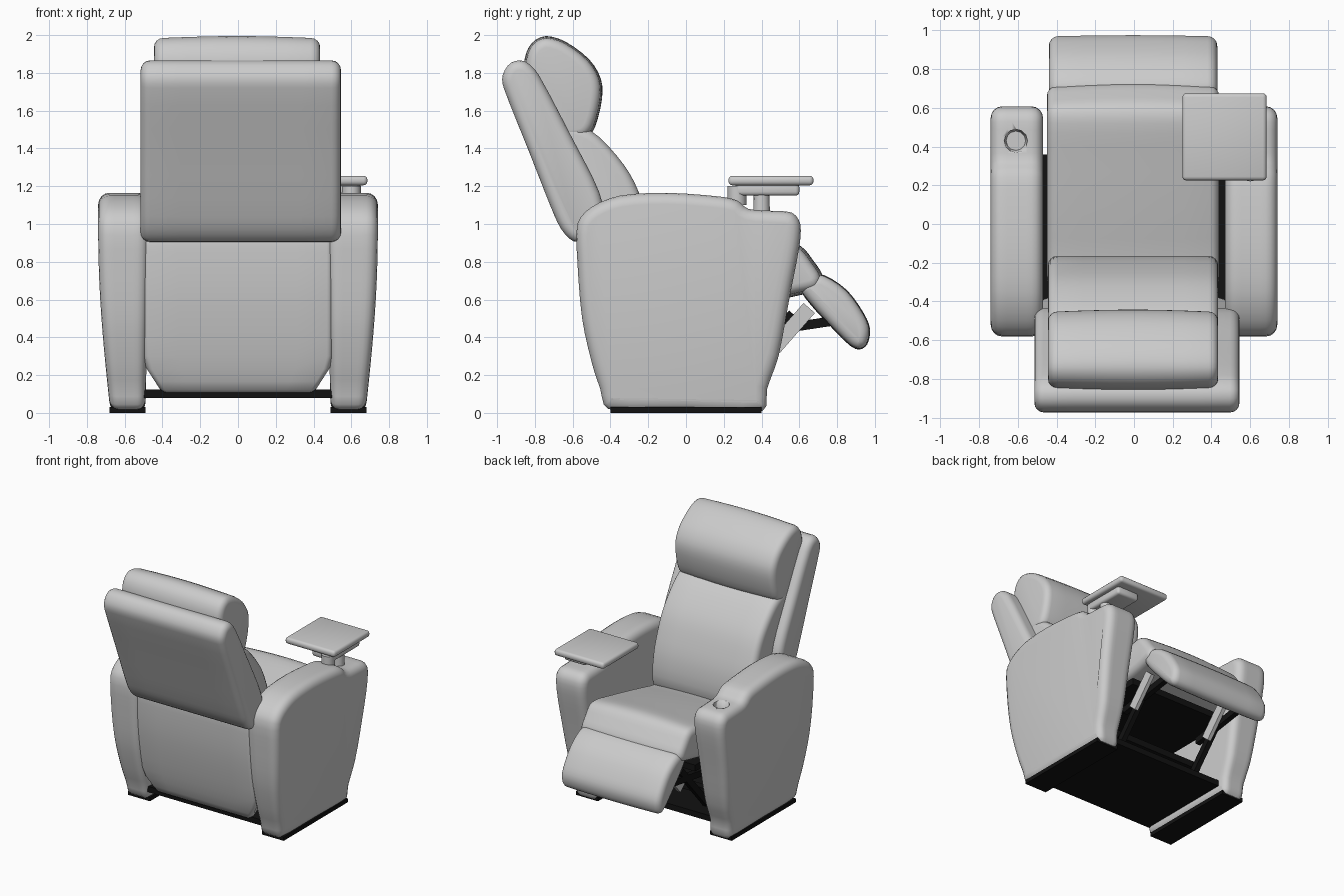
import bpy, bmesh, math
from mathutils import Vector

cube = bpy.data.objects.get("Cube")
if cube:
    bpy.data.objects.remove(cube)


def material(name, value):
    m = bpy.data.materials.new(name)
    m.use_nodes = True
    colour = (value, value, value, 1)
    m.diffuse_color = colour
    m.node_tree.nodes["Principled BSDF"].inputs["Base Color"].default_value = colour
    return m


GREY = material("grey upholstery", 0.6)
BLACK = material("black underside", 0.006)


def finish(name, bm, mat, angle=40):
    bmesh.ops.recalc_face_normals(bm, faces=bm.faces)
    mesh = bpy.data.meshes.new(name)
    bm.to_mesh(mesh)
    bm.free()
    mesh.materials.append(mat)
    ob = bpy.data.objects.new(name, mesh)
    bpy.context.collection.objects.link(ob)
    bpy.ops.object.select_all(action='DESELECT')
    ob.select_set(True)
    bpy.context.view_layer.objects.active = ob
    bpy.ops.object.shade_smooth_by_angle(angle=math.radians(angle))
    return ob


def smooth_loop(points, steps=3):
    """Closed rounded curve through the profile points."""
    pts = [Vector(p) for p in points]
    n, out = len(pts), []
    for i in range(n):
        a, b, c, d = (pts[(i + k) % n] for k in (-1, 0, 1, 2))
        m0 = (c - a) * 0.5
        m1 = (d - b) * 0.5
        lim = (c - b).length
        m0 = m0.normalized() * min(m0.length, lim)
        m1 = m1.normalized() * min(m1.length, lim)
        for s in range(steps):
            t = s / steps
            out.append(b * (2*t**3 - 3*t**2 + 1) + m0 * (t**3 - 2*t**2 + t)
                       + c * (3*t**2 - 2*t**3) + m1 * (t**3 - t**2))
    return out


def cushion(name, profile, x0, x1, edge, crown=0.0, warp=None, mat=GREY):
    """Padded prism: a clockwise (y, z) profile swept along x with rounded ends."""
    loop = smooth_loop(profile)
    n = len(loop)
    area = sum(loop[i - 1].cross(loop[i]) for i in range(n))
    normals = []
    for i in range(n):
        t = (loop[(i + 1) % n] - loop[i - 1]).normalized()
        normals.append(Vector((-t.y, t.x)) * (1 if area > 0 else -1))
    turns = [math.radians(a) for a in (0, 22, 45, 67, 90)]
    ends = [(edge * (1 - math.cos(a)), edge * (1 - math.sin(a))) for a in turns]
    stations = [(x0 + dx, s) for dx, s in ends]
    for k in range(1, 6):
        u = k / 6
        stations.append((x0 + edge + (x1 - x0 - 2 * edge) * u, -crown * math.sin(math.pi * u)))
    stations += [(x1 - dx, s) for dx, s in reversed(ends)]
    bm = bmesh.new()
    rings = []
    for x, inset in stations:
        ring = []
        for p, nrm in zip(loop, normals):
            q = p + nrm * inset
            co = Vector((x, q.x, q.y))
            ring.append(bm.verts.new(warp(co) if warp else co))
        rings.append(ring)
    for a, b in zip(rings, rings[1:]):
        for i in range(n):
            bm.faces.new((a[i - 1], a[i], b[i], b[i - 1]))
    bm.faces.new(rings[0])
    bm.faces.new(rings[-1])
    return finish(name, bm, mat)


def box(name, lo, hi, mat, bevel=0.0, tilt=0.0):
    """Block between two corners, optionally bevelled and tilted about x."""
    lo, hi = Vector(lo), Vector(hi)
    bm = bmesh.new()
    bmesh.ops.create_cube(bm, size=1)
    for v in bm.verts:
        v.co = Vector(a * b for a, b in zip(v.co, hi - lo))
    if bevel:
        bmesh.ops.bevel(bm, geom=bm.edges[:], offset=bevel, segments=3,
                        profile=0.5, affect='EDGES')
    ob = finish(name, bm, mat)
    ob.location = (lo + hi) / 2
    ob.rotation_euler.x = tilt
    return ob


def post(name, x, y, z0, z1, r0, r1):
    bm = bmesh.new()
    bmesh.ops.create_cone(bm, cap_ends=True, segments=16, radius1=r0, radius2=r1, depth=z1 - z0)
    ob = finish(name, bm, GREY)
    ob.location = (x, y, (z0 + z1) / 2)
    return ob


# Armrests: tapering toward the floor, with a lowered front shelf
arm_profile = [(-0.41, 0.02), (0, 0.012), (0.405, 0.01), (0.43, 0.13), (0.49, 0.3), (0.55, 0.62),
               (0.6, 0.88), (0.605, 1.0), (0.56, 1.06), (0.45, 1.07), (0.33, 1.08),
               (0.27, 1.125), (0.18, 1.145), (-0.1, 1.165), (-0.35, 1.15), (-0.5, 1.09),
               (-0.575, 1.0), (-0.575, 0.8), (-0.55, 0.5), (-0.5, 0.27), (-0.455, 0.13)]


def arm_taper(co):
    t = min(co.z, 0.95) / 0.95
    outer = 0.675 + 0.065 * math.sin(t * math.pi / 2)
    u = (abs(co.x) - 0.47) / 0.27
    inner = 0.49 - 0.02 * t
    return Vector((math.copysign(inner + (outer - inner) * u, co.x), co.y, co.z))


for side, label in ((1, "left"), (-1, "right")):
    xs = sorted((side * 0.47, side * 0.74))
    arm = cushion(label + "_armrest", arm_profile, xs[0], xs[1], 0.06, 0.0, arm_taper)
    xs = sorted((side * 0.49, side * 0.68))
    box(label + "_foot", (xs[0], -0.4, 0), (xs[1], 0.4, 0.03), BLACK)

# Cup holder sunk into the right armrest
bm = bmesh.new()
bmesh.ops.create_cone(bm, cap_ends=True, segments=12, radius1=0.05, radius2=0.065, depth=0.12)
cutter = finish("cup_cutter", bm, GREY)
cutter.location = (-0.61, 0.43, 1.05)
cutter.hide_render = True
cutter.hide_viewport = True
cut = arm.modifiers.new("cup_hole", 'BOOLEAN')
cut.object = cutter
cut.operation = 'DIFFERENCE'

# Rear panel, narrowing at its lower corners
cushion("rear_panel", [(-0.44, 0.12), (-0.5, 0.3), (-0.55, 0.6), (-0.565, 0.85), (-0.55, 0.95),
                       (-0.45, 0.95), (-0.45, 0.6), (-0.4, 0.3), (-0.37, 0.12)],
        -0.5, 0.5, 0.03,
        warp=lambda c: Vector((c.x * (1 - 0.18 * max(0, 0.26 - c.z) / 0.14), c.y, c.z)))

# Reclined back shell
cushion("back_shell", [(-0.57, 0.905), (-0.64, 0.945), (-0.695, 1.04), (-0.83, 1.38),
                       (-0.965, 1.72), (-0.97, 1.79), (-0.925, 1.855), (-0.85, 1.86),
                       (-0.78, 1.79), (-0.6, 1.45), (-0.46, 1.17), (-0.44, 1.0)],
        -0.515, 0.545, 0.05)

# Back pad and headrest
cushion("back_pad", [(-0.5, 0.75), (-0.6, 1.1), (-0.75, 1.5), (-0.62, 1.53), (-0.5, 1.49), (-0.4, 1.4),
                     (-0.3, 1.27), (-0.235, 1.13), (-0.18, 0.95), (-0.17, 0.75), (-0.25, 0.65)],
        -0.445, 0.435, 0.05)
cushion("headrest", [(-0.75, 1.5), (-0.84, 1.75), (-0.845, 1.87), (-0.81, 1.95), (-0.74, 1.985),
                     (-0.64, 1.955), (-0.52, 1.865), (-0.46, 1.765), (-0.455, 1.66),
                     (-0.49, 1.52), (-0.54, 1.46), (-0.65, 1.45)],
        -0.445, 0.435, 0.05, 0.01)

# Seat and raised leg rest
cushion("seat", [(-0.3, 0.55), (-0.3, 0.69), (-0.15, 0.73), (0.1, 0.79), (0.35, 0.845), (0.52, 0.88),
                 (0.6, 0.87), (0.66, 0.8), (0.71, 0.72), (0.69, 0.66), (0.61, 0.64), (0.4, 0.6)],
        -0.45, 0.44, 0.05, 0.015)
cushion("leg_rest", [(0.61, 0.66), (0.66, 0.72), (0.73, 0.725), (0.85, 0.645), (0.94, 0.52), (0.97, 0.44),
                     (0.955, 0.365), (0.915, 0.34), (0.865, 0.365), (0.76, 0.47), (0.66, 0.58)],
        -0.44, 0.43, 0.05, 0.005)

# Dark base, seat frame and linkage
box("base_plate", (-0.5, -0.42, 0.08), (0.5, 0.36, 0.125), BLACK)
box("seat_frame", (-0.43, -0.4, 0.52), (0.43, 0.5, 0.57), BLACK)
for side, label in ((1, "left"), (-1, "right")):
    x = side * 0.34
    box(label + "_leg_link", (x - 0.02, 0.3, 0.43), (x + 0.02, 0.84, 0.48), BLACK, tilt=0.15)
    box(label + "_lift_link", (x - 0.02, 0.1, 0.29), (x + 0.02, 0.66, 0.34), BLACK, tilt=0.85)
    box(label + "_grey_strut", (x + 0.04, 0.42, 0.41), (x + 0.07, 0.7, 0.49), GREY, tilt=0.85)
box("cross_bar", (-0.4, 0.2, 0.22), (0.4, 0.26, 0.27), BLACK)

# Swivel tray on the left armrest
box("tray", (0.25, 0.225, 1.205), (0.685, 0.675, 1.255), GREY, 0.02)
box("tray_bracket", (0.46, 0.26, 1.15), (0.65, 0.6, 1.215), GREY, 0.02)
post("tray_post", 0.6, 0.4, 1.04, 1.2, 0.045, 0.04)
post("tray_pivot", 0.6, 0.27, 1.1, 1.2, 0.05, 0.05)
